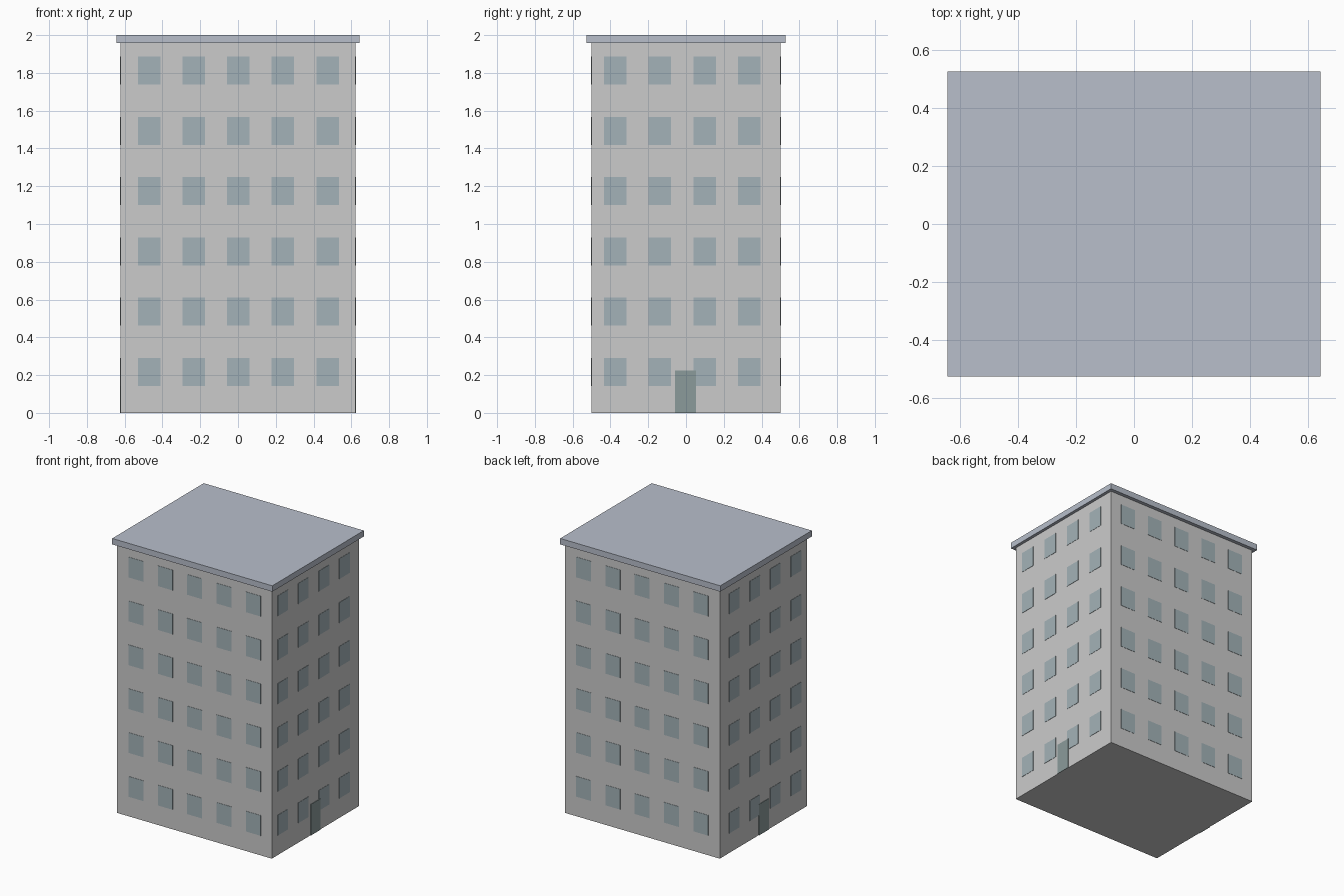
import bpy

if "Cube" in bpy.data.objects:
    bpy.data.objects.remove(bpy.data.objects["Cube"])

W, D = 1.244, 1.0          # body footprint
ROOF_Z = 1.957             # underside of the roof slab
WIN_W, WIN_H = 0.119, 0.148
PITCH, FLOOR = 0.236, 0.319
PROUD = 0.002              # how far panels stand out from the wall


def material(name, rgb):
    mat = bpy.data.materials.new(name)
    mat.diffuse_color = (*rgb, 1)
    mat.use_nodes = True
    mat.node_tree.nodes["Principled BSDF"].inputs["Base Color"].default_value = mat.diffuse_color
    return mat


def box(name, center, size, mat=None):
    bpy.ops.mesh.primitive_cube_add(size=1, location=center)
    obj = bpy.context.object
    obj.name = name
    obj.scale = size
    bpy.ops.object.transform_apply(location=False, rotation=False, scale=True)
    if mat:
        obj.data.materials.append(mat)
    return obj


glass = material("glass", (0.37, 0.45, 0.48))
door_paint = material("door_paint", (0.26, 0.33, 0.33))
roofing = material("roofing", (0.48, 0.52, 0.60))

# Main block and overhanging flat roof
box("building_body", (0, 0, ROOF_Z / 2), (W, D, ROOF_Z))
box("roof_slab", (0, 0, (ROOF_Z + 2) / 2), (1.288, 1.052, 2 - ROOF_Z), roofing)

for floor in range(6):
    z = 0.217 + floor * FLOOR
    # Five windows per floor on front and back
    for side, sy in (("front", -1), ("back", 1)):
        for i in range(5):
            box(f"{side}_window", ((i - 2) * PITCH + 0.002, sy * D / 2, z),
                (WIN_W, 2 * PROUD, WIN_H), glass)
    # Four windows per floor on both ends, slightly off centre
    for side, sx in (("left", -1), ("right", 1)):
        for i in range(4):
            box(f"{side}_window", (sx * W / 2, (i - 1.5) * PITCH - 0.02, z),
                (2 * PROUD, WIN_W, WIN_H), glass)

# Entrance door on each end, just in front of the windows
for side, sx in (("left", -1), ("right", 1)):
    box(f"{side}_door", (sx * W / 2, -0.002, 0.1125),
        (4 * PROUD, 0.111, 0.225), door_paint)
